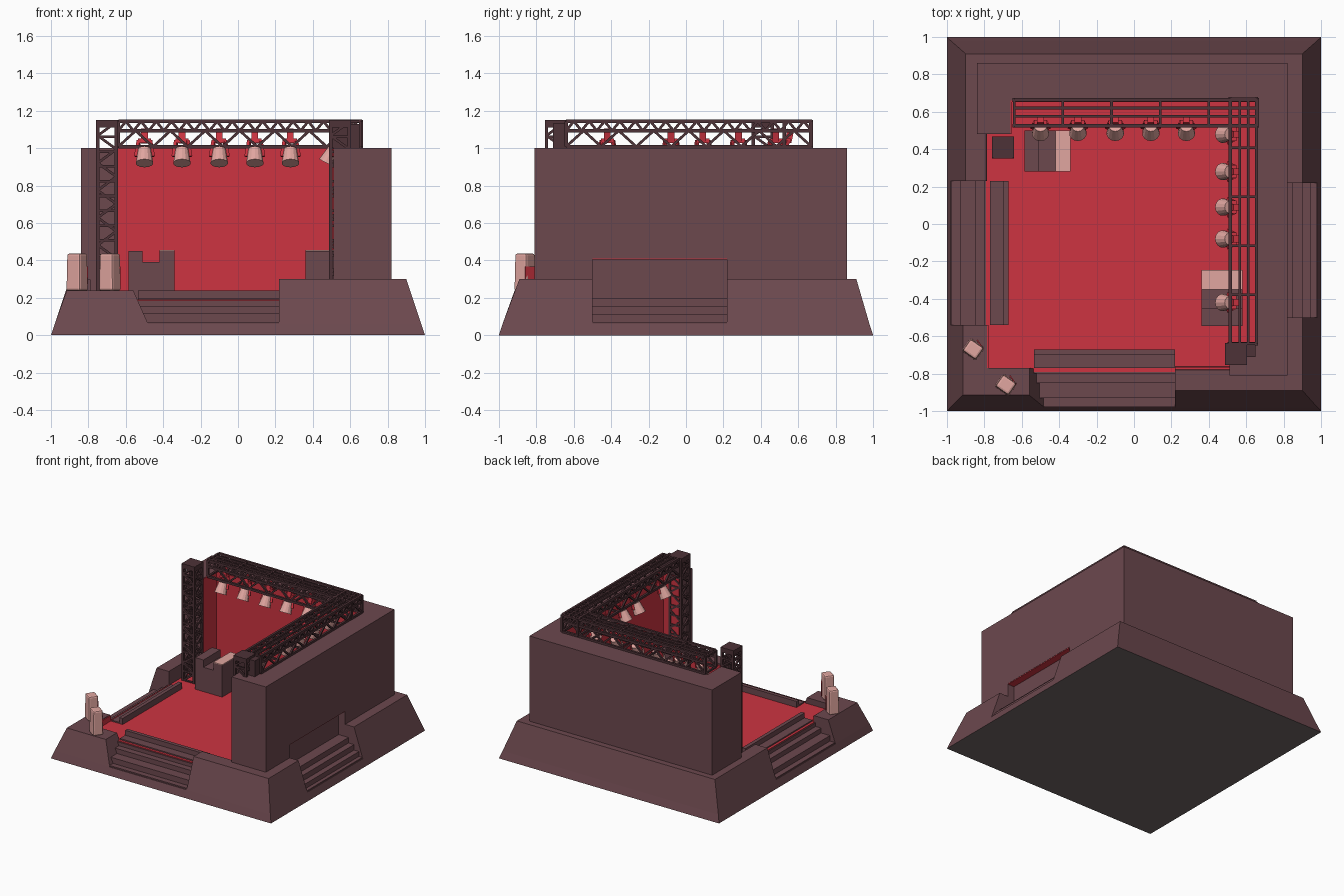
import bpy, bmesh, math
from mathutils import Vector, Matrix

if "Cube" in bpy.data.objects:
    bpy.data.objects.remove(bpy.data.objects["Cube"])


def material(name, rgb):
    m = bpy.data.materials.new(name)
    m.diffuse_color = (*rgb, 1)
    m.use_nodes = True
    m.node_tree.nodes["Principled BSDF"].inputs["Base Color"].default_value = m.diffuse_color
    return m


DARK = material("dark maroon", (0.15, 0.065, 0.076))
RED = material("stage red", (0.61, 0.034, 0.053))
PINK = material("pale pink", (0.75, 0.38, 0.35))
METAL = material("truss brown", (0.075, 0.032, 0.038))
GREY = material("underside grey", (0.16, 0.135, 0.135))


def finish(name, bm, *mats):
    bmesh.ops.recalc_face_normals(bm, faces=bm.faces)
    me = bpy.data.meshes.new(name)
    bm.to_mesh(me)
    bm.free()
    for m in mats:
        me.materials.append(m)
    ob = bpy.data.objects.new(name, me)
    bpy.context.collection.objects.link(ob)
    return ob


def wedge(name, lo, z0, hi, z1, mat):
    """Block between two rectangles (x0, x1, y0, y1) at heights z0 and z1."""
    bm = bmesh.new()
    rings = []
    for (x0, x1, y0, y1), z in ((lo, z0), (hi, z1)):
        rings.append([bm.verts.new(p) for p in
                      ((x0, y0, z), (x1, y0, z), (x1, y1, z), (x0, y1, z))])
    a, b = rings
    bm.faces.new(a)
    bm.faces.new(b)
    for i in range(4):
        j = (i + 1) % 4
        bm.faces.new((a[i], a[j], b[j], b[i]))
    return finish(name, bm, mat)


def box(name, x0, x1, y0, y1, z0, z1, mat):
    return wedge(name, (x0, x1, y0, y1), z0, (x0, x1, y0, y1), z1, mat)


# Plinth foot, with a grey underside
foot = wedge("plinth_foot", (-1, 1, -1, 1), 0, (-.98, .98, -.98, .98), .06, DARK)
foot.data.materials.append(GREY)
for f in foot.data.polygons:
    f.material_index = 1 if f.normal.z < -.9 else 0
box("plinth_core", -.80, .84, -.80, .84, .06, .185, DARK)
box("stage_floor", -.79, .66, -.79, .66, .185, .19, RED)

# Sloping rim sections between the stairs
wedge("rim_front_left", (-.98, -.48, -.98, -.78), .06, (-.915, -.56, -.915, -.77), .24, DARK)
wedge("rim_left_front", (-.98, -.78, -.98, -.54), .06, (-.915, -.785, -.915, -.54), .24, DARK)
wedge("rim_front_right", (.22, .98, -.98, -.74), .06, (.22, .90, -.89, -.78), .30, DARK)
wedge("rim_right_front", (.78, .98, -.98, -.50), .06, (.78, .90, -.89, -.50), .30, DARK)
wedge("rim_right_back", (.78, .98, .22, .98), .06, (.78, .90, .22, .91), .30, DARK)
wedge("rim_back", (-.98, .98, .78, .98), .06, (-.90, .90, .78, .91), .30, DARK)
wedge("rim_left_back", (-.98, -.78, .23, .98), .06, (-.90, -.79, .23, .91), .30, DARK)
box("rim_lining_left", -.785, -.778, -.78, -.54, .19, .235, RED)
box("rim_lining_front", .22, .51, -.78, -.765, .19, .29, RED)


def stairs(name, profile, a, b, along_x):
    """Stepped profile of (depth, height) points extruded from a to b."""
    bm = bmesh.new()
    ends = []
    for t in (a, b):
        ends.append([bm.verts.new((t, d, z) if along_x else (d, t, z)) for d, z in profile])
    bm.faces.new(ends[0])
    bm.faces.new(ends[1])
    n = len(profile)
    for i in range(n):
        j = (i + 1) % n
        bm.faces.new((ends[0][i], ends[0][j], ends[1][j], ends[1][i]))
    finish(name, bm, DARK)


def steps(edges, heights, inner):
    pts = [(edges[0], .03)]
    for i, h in enumerate(heights):
        pts.append((edges[i], h))
        pts.append((edges[i + 1] if i + 1 < len(edges) else inner, h))
    pts.append((inner, .03))
    return pts


main_steps = steps([-.975, -.93, -.85, -.77, -.70], [.07, .115, .155, .20, .24], -.67)
stairs("front_stairs", main_steps, -.535, .22, True)
stairs("left_stairs", main_steps, -.54, .23, False)
stairs("right_stairs", steps([.975, .945, .90, .85], [.07, .11, .155, .20], .72), -.50, .22, False)

# Walls: back wall with left return, right wall with a doorway recess and return
box("back_wall", -.84, .82, .66, .86, .06, 1, DARK)
box("back_wall_return", -.84, -.66, .48, .66, .06, 1, DARK)
box("right_wall_upper", .66, .82, -.81, .66, .41, 1, DARK)
box("right_wall_front", .66, .82, -.81, -.50, .06, .41, DARK)
box("right_wall_back", .66, .82, .22, .66, .06, .41, DARK)
box("recess_back", .66, .76, -.50, .22, .06, .41, DARK)
box("recess_ceiling", .76, .818, -.50, .22, .405, .411, RED)
box("right_wall_return", .51, .66, -.81, -.65, .06, 1, DARK)

# Red inner wall linings
box("back_lining", -.66, .66, .653, .661, .19, .998, RED)
box("right_lining", .653, .661, -.65, .655, .19, .998, RED)
box("left_return_lining", -.661, -.653, .485, .655, .19, .998, RED)
box("right_return_lining", .515, .655, -.651, -.643, .19, .998, RED)


def bar(bm, p, q, r):
    p, q = Vector(p), Vector(q)
    d = q - p
    m = (Matrix.Translation((p + q) / 2) @ d.to_track_quat('Z', 'Y').to_matrix().to_4x4()
         @ Matrix.Diagonal((2 * r, 2 * r, d.length, 1)))
    bmesh.ops.create_cube(bm, size=1, matrix=m)


def truss(name, origin, u, v, w, length, width, height, levels, bays, cross):
    """Lattice beam: chords at each level of height w on both sides v, zigzags between."""
    bm = bmesh.new()
    o, u, v, w = (Vector(t) for t in (origin, u, v, w))

    def at(a, b, c):
        return o + u * a + v * b + w * c
    for side in (0, width):
        for lv in levels:
            bar(bm, at(0, side, lv), at(length, side, lv), .009)
        for k, n in enumerate(bays):
            lo, hi, s = levels[k], levels[k + 1], length / n
            for i in range(n):
                p, q = (lo, hi) if i % 2 == 0 else (hi, lo)
                bar(bm, at(i * s, side, p), at((i + 1) * s, side, q), .007)
        for e in (0, length):
            bar(bm, at(e, side, 0), at(e, side, height), .009)
    for i in range(cross + 1):
        a = length * i / cross
        for lv in (levels[0], levels[-1]):
            bar(bm, at(a, 0, lv), at(a, width, lv), .007)
    # inner rails on the upper face
    if len(bays) > 1:
        for f in (.36, .68):
            bar(bm, at(0, width * f, height), at(length, width * f, height), .007)
    return finish(name, bm, METAL)


X, Y, Z = (1, 0, 0), (0, 1, 0), (0, 0, 1)
truss("back_truss", (-.64, .525, 1.008), X, Y, Z, 1.30, .14, .135, [0, .085, .135], [14, 32], 5)
truss("right_truss", (.515, -.64, 1.008), Y, X, Z, 1.31, .14, .135, [0, .085, .135], [14, 32], 5)


def column(name, x, y, w):
    # two crossed lattices give four latticed sides
    truss(name + "_sides", (x, y, .19), Z, X, Y, .95, w, w, [0, w], [13], 12)
    truss(name + "_faces", (x, y, .19), Z, Y, X, .95, w, w, [0, w], [13], 12)
    box(name + "_cap", x - .008, x + w + .008, y - .008, y + w + .008, 1.11, 1.15, METAL)


column("left_column", -.75, .36, .10)
column("right_column", .495, -.745, .10)
box("right_column_joint", .50, .65, -.71, -.63, 1.0, 1.13, METAL)


def spotlight(name, x, y, turn):
    """Tilted tapered can on a red bracket; turn rotates it about z."""
    place = Matrix.Translation((x, y, 0)) @ Matrix.Rotation(turn, 4, 'Z')
    bm = bmesh.new()
    tilt = Matrix.Translation((0, -.01, .957)) @ Matrix.Rotation(math.radians(-28), 4, 'X')
    bmesh.ops.create_cone(bm, cap_ends=True, segments=14, radius1=.047, radius2=.034,
                          depth=.085, matrix=place @ tilt)
    finish(name + "_can", bm, PINK)
    bm = bmesh.new()
    for s in (-1, 1):
        bar(bm, place @ Vector((s * .044, 0, .955)), place @ Vector((s * .03, .03, 1.04)), .009)
    bar(bm, place @ Vector((-.035, .03, 1.04)), place @ Vector((.035, .03, 1.04)), .012)
    bar(bm, place @ Vector((0, .03, 1.03)), place @ Vector((0, .045, 1.10)), .018)
    finish(name + "_bracket", bm, RED)


for i, x in enumerate((-.50, -.30, -.10, .09, .28)):
    spotlight(f"back_spotlight_{i}", x, .515, 0)
for i, y in enumerate((.48, .28, .09, -.08, -.42)):
    spotlight(f"right_spotlight_{i}", .505, y, -math.pi / 2)

# Stage furniture: dark seats with a pale-topped end block
box("left_seat_end", -.585, -.51, .28, .50, .19, .45, DARK)
box("left_seat_middle", -.51, -.42, .28, .50, .19, .39, DARK)
box("left_seat_block", -.42, -.34, .28, .50, .19, .45, DARK)
box("left_seat_pad", -.42, -.34, .28, .50, .45, .456, PINK)
box("right_seat_end", .36, .58, -.545, -.45, .19, .45, DARK)
box("right_seat_middle", .36, .58, -.45, -.35, .19, .39, DARK)
box("right_seat_block", .36, .58, -.35, -.245, .19, .45, DARK)
box("right_seat_pad", .36, .58, -.35, -.245, .45, .456, PINK)

# Pale corner speakers with a red grille facing the stage
for name, x, y, turn in (("left_speaker", -.86, -.67, -35), ("front_speaker", -.685, -.86, -35)):
    ob = wedge(name, (-.046, .046, -.042, .042), 0, (-.043, .043, -.038, .038), .20, PINK)
    ob.location, ob.rotation_euler = (x, y, .237), (0, 0, math.radians(turn))
    b = ob.modifiers.new("soft edges", 'BEVEL')
    b.width, b.segments = .012, 2
    grille = box(name + "_grille", .043, .049, -.03, .03, .03, .13, RED)
    grille.location, grille.rotation_euler = ob.location, (0, 0, math.radians(turn + 70))
